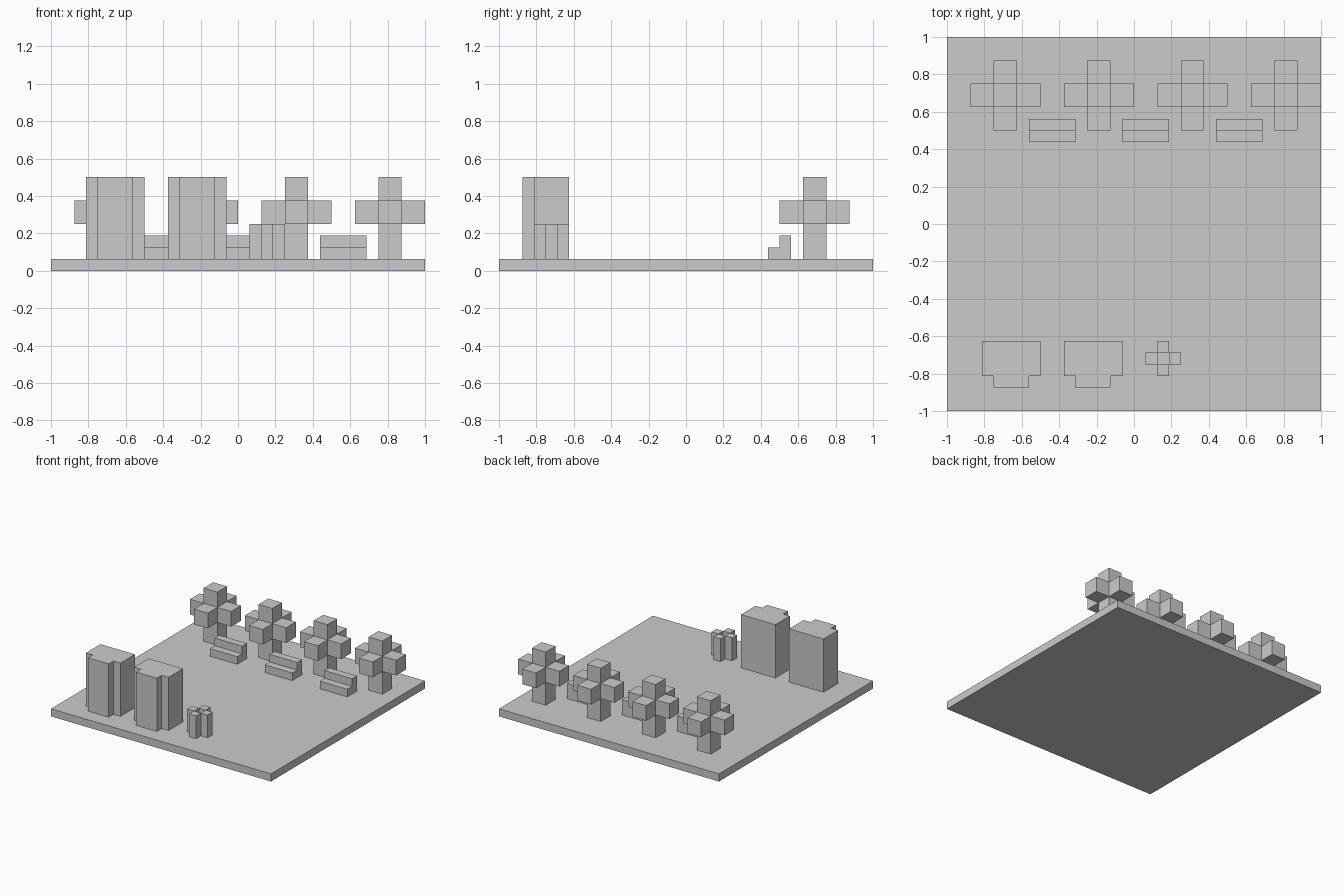
import bpy
import bmesh
from mathutils import Matrix, Vector

if "Cube" in bpy.data.objects:
    bpy.data.objects.remove(bpy.data.objects["Cube"], do_unlink=True)

U = 1 / 16      # building module
GROUND = U      # top of the base slab

grey = bpy.data.materials.new("plain grey")
grey.use_nodes = True
COLOUR = (0.6, 0.6, 0.6, 1)
grey.diffuse_color = COLOUR
grey.node_tree.nodes["Principled BSDF"].inputs["Base Color"].default_value = COLOUR


def make_object(name, bm, location):
    mesh = bpy.data.meshes.new(name)
    bm.normal_update()
    bm.to_mesh(mesh)
    bm.free()
    mesh.materials.append(grey)
    obj = bpy.data.objects.new(name, mesh)
    obj.location = location
    bpy.context.collection.objects.link(obj)
    return obj


def add_box(bm, centre, size):
    matrix = Matrix.Translation(centre) @ Matrix.Diagonal((*size, 1))
    bmesh.ops.create_cube(bm, size=1, matrix=matrix)


def box(name, centre, size):
    bm = bmesh.new()
    add_box(bm, (0, 0, 0), size)
    return make_object(name, bm, centre)


def prism(name, outline, direction, location):
    """Extrude a closed flat outline along a direction."""
    bm = bmesh.new()
    face = bm.faces.new([bm.verts.new(p) for p in outline])
    top = bmesh.ops.extrude_face_region(bm, geom=[face], use_keep_orig=True)
    moved = [v for v in top["geom"] if isinstance(v, bmesh.types.BMVert)]
    bmesh.ops.translate(bm, verts=moved, vec=Vector(direction))
    bmesh.ops.recalc_face_normals(bm, faces=bm.faces)
    return make_object(name, bm, location)


def four_around(name, distance, size, location):
    """Four equal blocks around a middle, in a cross."""
    bm = bmesh.new()
    for dx, dy in ((1, 0), (-1, 0), (0, 1), (0, -1)):
        add_box(bm, (dx * distance, dy * distance, 0), size)
    return make_object(name, bm, location)


# Base slab
box("base_slab", (0, 0, U / 2), (2, 2, U))

# Row of trees: square trunk with four branch blocks
for i in range(4):
    x, y = (-11 + 8 * i) * U, 11 * U
    box(f"tree_trunk_{i + 1}", (x, y, 4.5 * U), (2 * U, 2 * U, 7 * U))
    four_around(f"tree_branches_{i + 1}", 2 * U, (2 * U,) * 3, (x, y, 5 * U))

# Benches: stepped side profile extruded along x
bench_side = [(0, y * U, z * U) for y, z in
              ((0, 0), (2, 0), (2, 2), (1, 2), (1, 1), (0, 1))]
for i in range(3):
    prism(f"bench_{i + 1}", bench_side, (4 * U, 0, 0),
          ((-9 + 8 * i) * U, 7 * U, GROUND))

# Tall cabinets: plan with a narrower front
half_plan = [(1.5, -4), (1.5, -3), (2.5, -3), (2.5, 0)]
plan = half_plan + [(-x, y) for x, y in reversed(half_plan)]
cabinet_plan = [(x * U, y * U, 0) for x, y in plan]
for i in range(2):
    prism(f"cabinet_{i + 1}", cabinet_plan, (0, 0, 7 * U),
          ((-10.5 + 7 * i) * U, -10 * U, GROUND))

# Bin: four upright walls around an open middle
four_around("bin_walls", U, (U, U, 3 * U), (2.5 * U, -11.5 * U, 2.5 * U))
